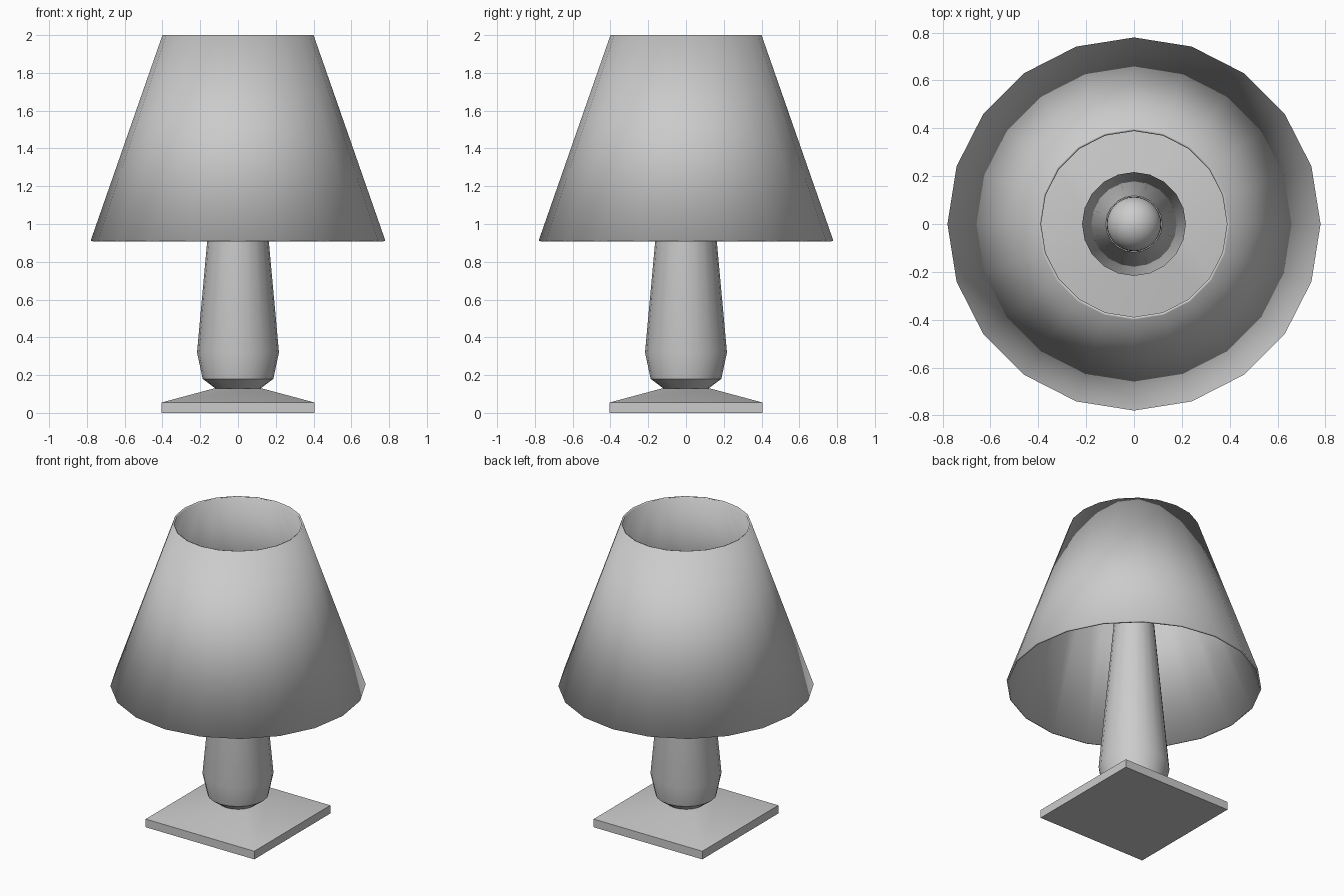
import bpy, bmesh, math

if "Cube" in bpy.data.objects:
    bpy.data.objects.remove(bpy.data.objects["Cube"])


def lathe(name, profile, sides, offset=0.0, caps=True, smooth=35):
    """Spin (radius, z) points around the z axis."""
    bm = bmesh.new()
    rings = []
    for r, z in profile:
        angles = [offset + 2 * math.pi * i / sides for i in range(sides)]
        rings.append([bm.verts.new((r * math.cos(a), r * math.sin(a), z)) for a in angles])
    for low, high in zip(rings, rings[1:]):
        for i in range(sides):
            j = (i + 1) % sides
            bm.faces.new((low[i], low[j], high[j], high[i]))
    if caps:
        bm.faces.new(rings[0][::-1])
        bm.faces.new(rings[-1])
    mesh = bpy.data.meshes.new(name)
    bm.to_mesh(mesh)
    bm.free()
    obj = bpy.data.objects.new(name, mesh)
    bpy.context.collection.objects.link(obj)
    bpy.ops.object.select_all(action='DESELECT')
    obj.select_set(True)
    bpy.context.view_layer.objects.active = obj
    if smooth:
        bpy.ops.object.shade_smooth_by_angle(angle=math.radians(smooth))
    return obj


# Square foot with a shallow pyramid top
root2 = math.sqrt(2)
foot = [(0.405, 0.0), (0.405, 0.03), (0.405, 0.055), (0.125, 0.13)]
lathe("foot", [(h * root2, z) for h, z in foot], 4, math.pi / 4)

# Tapered lamp body
lathe("body", [(0.12, 0.13), (0.187, 0.18), (0.217, 0.32), (0.118, 1.4)], 20)

# Round bulb on top of the body
bpy.ops.mesh.primitive_uv_sphere_add(segments=32, ring_count=16, radius=0.114,
                                     location=(0, 0, 1.46))
bulb = bpy.context.object
bulb.name = "bulb"
bpy.ops.object.shade_smooth()

# Open conical shade with a thin wall
shade = lathe("shade", [(0.78, 0.912), (0.4, 2.0)], 20, caps=False)
wall = shade.modifiers.new("wall", 'SOLIDIFY')
wall.thickness = 0.012
wall.offset = -1
